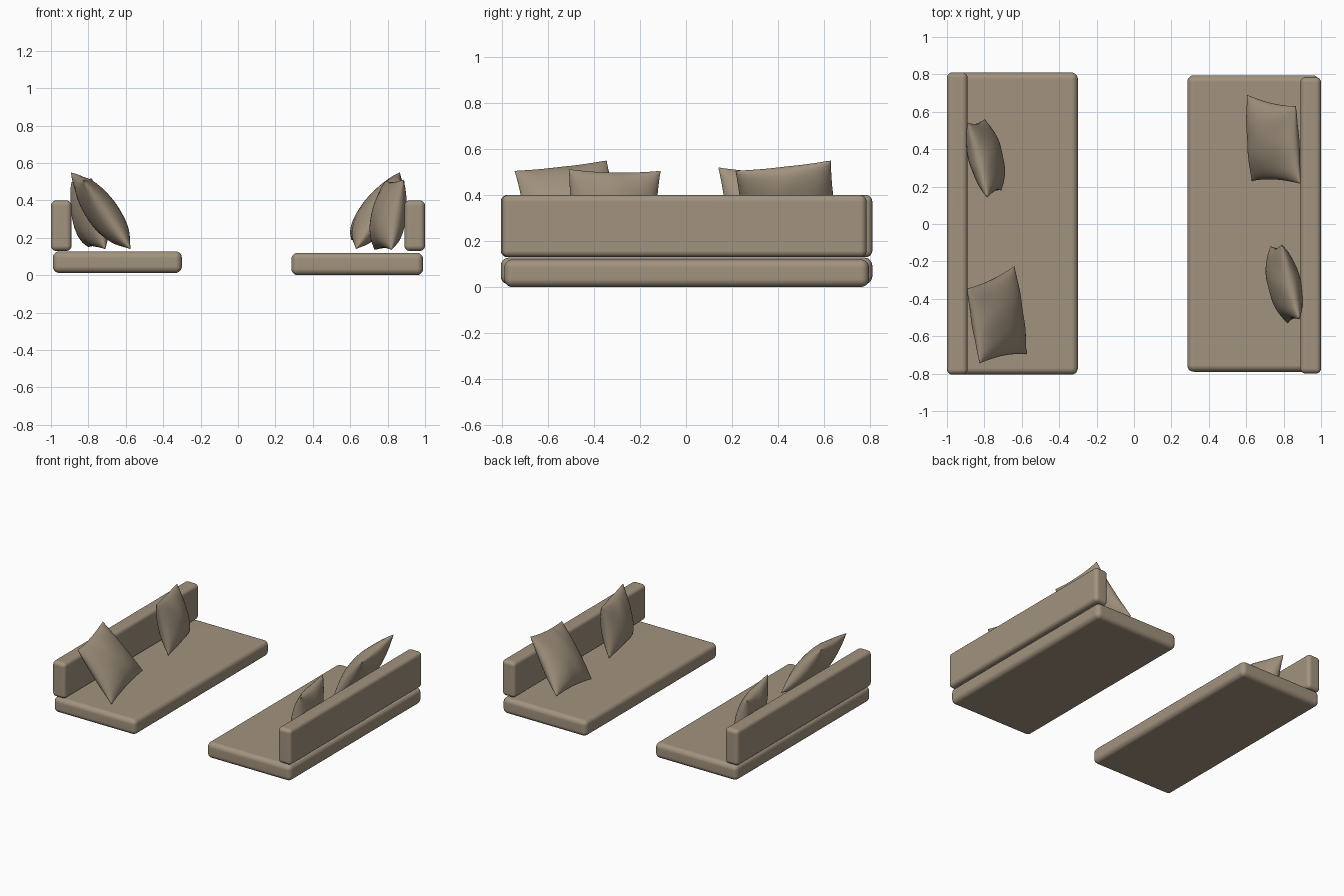
import bpy, bmesh, math
from mathutils import Vector

if "Cube" in bpy.data.objects:
    bpy.data.objects.remove(bpy.data.objects["Cube"])

fabric = bpy.data.materials.new("taupe fabric")
fabric.diffuse_color = (0.36, 0.29, 0.21, 1)
fabric.use_nodes = True
fabric.node_tree.nodes["Principled BSDF"].inputs["Base Color"].default_value = fabric.diffuse_color


def finish(bm, name):
    me = bpy.data.meshes.new(name)
    bmesh.ops.recalc_face_normals(bm, faces=bm.faces)
    for f in bm.faces:
        f.smooth = True
    bm.to_mesh(me)
    bm.free()
    me.materials.append(fabric)
    ob = bpy.data.objects.new(name, me)
    bpy.context.collection.objects.link(ob)
    return ob


# Upholstered slab: a box with soft round edges
def slab(name, lo, hi, radius):
    bm = bmesh.new()
    bmesh.ops.create_cube(bm, size=1)
    for v in bm.verts:
        v.co = Vector([(a + b) / 2 + c * (b - a) for a, b, c in zip(lo, hi, v.co)])
    bmesh.ops.bevel(bm, geom=bm.edges[:], offset=radius, segments=5,
                    profile=0.5, affect='EDGES')
    ob = finish(bm, name)
    mod = ob.modifiers.new("normals", 'WEIGHTED_NORMAL')
    mod.keep_sharp = True


# Pillow: puffed patch between two top corners and two bottom corners
def pillow(name, t1, t2, b1, b2, half=0.085, n=28):
    t1, t2, b1, b2 = map(Vector, (t1, t2, b1, b2))
    normal = ((t2 - t1) + (b2 - b1)).cross((t1 - b1) + (t2 - b2)).normalized()
    bm = bmesh.new()
    edge = {}

    def vert(i, j, side):
        rim = i in (0, n) or j in (0, n)
        if rim and (i, j) in edge:
            return edge[i, j]
        # cosine spacing gives finer rows near the seam
        u0, v0 = -math.cos(math.pi * i / n), -math.cos(math.pi * j / n)
        u = u0 * (1 - 0.07 * (1 - v0 * v0))
        v = v0 * (1 - 0.06 * (1 - u0 * u0))
        a, b = (u + 1) / 2, (v + 1) / 2
        p = b1.lerp(b2, a).lerp(t1.lerp(t2, a), b)
        puff = max(0, (1 - u0 * u0) * (1 - v0 * v0)) ** 0.5
        # gentle creases running in from the seams
        crease = 1 + 0.05 * math.sin(7 * u0 + 2 * v0) * abs(v0)
        p += normal * side * half * puff * crease * (1 - 0.12 * v0)
        p.z = max(p.z, 0.122)
        w = bm.verts.new(p)
        if rim:
            edge[i, j] = w
        return w

    for side in (1, -1):
        grid = [[vert(i, j, side) for j in range(n + 1)] for i in range(n + 1)]
        for i in range(n):
            for j in range(n):
                bm.faces.new((grid[i][j], grid[i + 1][j],
                              grid[i + 1][j + 1], grid[i][j + 1]))
    finish(bm, name)


# Seats and backrests
slab("left_seat", (-0.99, -0.805, 0.012), (-0.30, 0.81, 0.128), 0.035)
slab("right_seat", (0.285, -0.79, 0.0), (0.99, 0.795, 0.12), 0.035)
slab("left_backrest", (-1.0, -0.805, 0.13), (-0.89, 0.81, 0.40), 0.028)
slab("right_backrest", (0.89, -0.80, 0.13), (1.0, 0.785, 0.40), 0.028)

# Pillows leaning on the backrests
pillow("left_front_pillow", (-0.825, -0.745, 0.505), (-0.893, -0.345, 0.55),
       (-0.575, -0.695, 0.14), (-0.64, -0.225, 0.20))
pillow("left_back_pillow", (-0.785, 0.14, 0.52), (-0.89, 0.54, 0.50),
       (-0.71, 0.18, 0.14), (-0.80, 0.56, 0.15))
pillow("right_back_pillow", (0.865, 0.63, 0.55), (0.89, 0.215, 0.505),
       (0.605, 0.69, 0.19), (0.63, 0.23, 0.14))
pillow("right_front_pillow", (0.885, -0.51, 0.512), (0.79, -0.11, 0.505),
       (0.82, -0.53, 0.135), (0.73, -0.12, 0.135))
